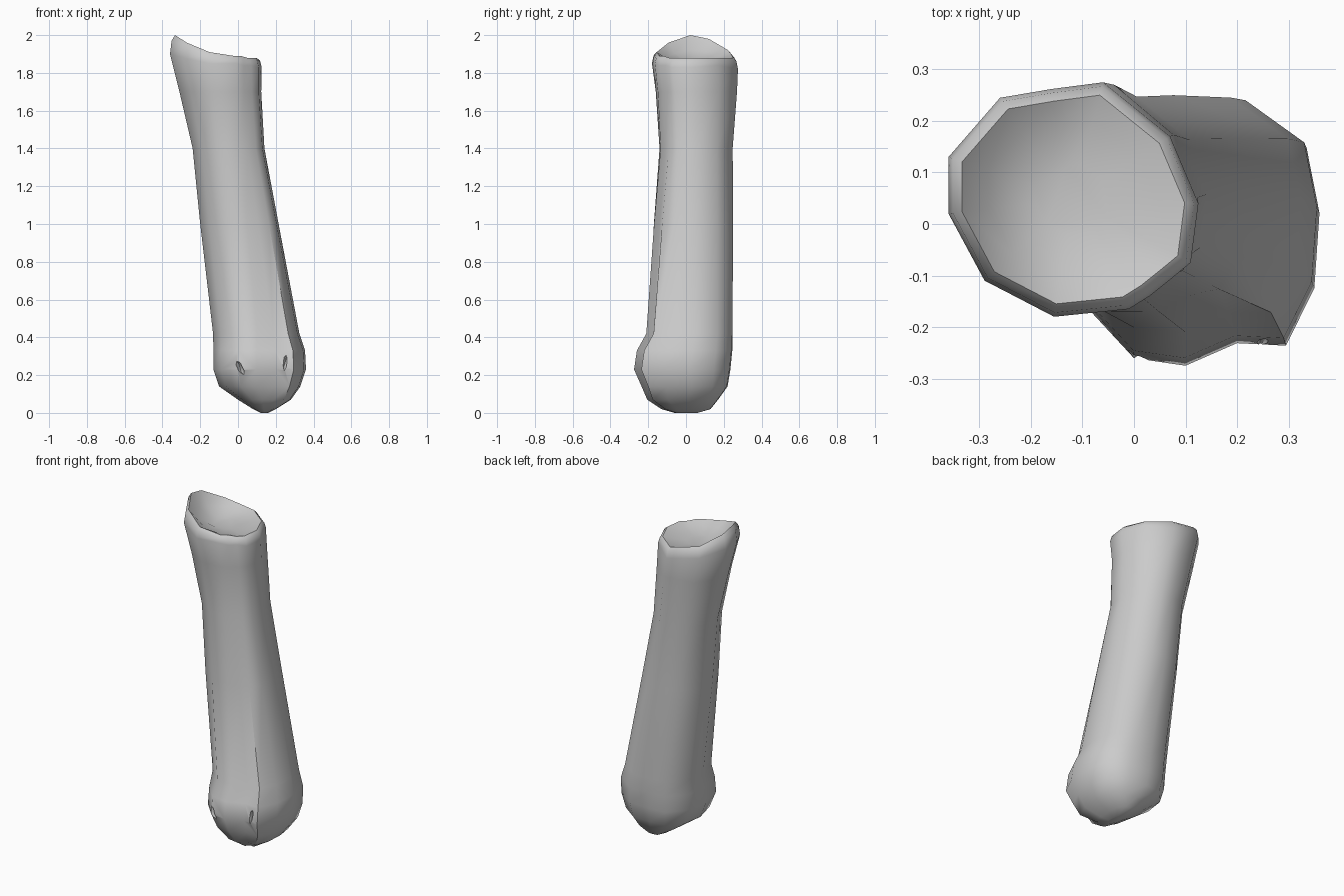
import bpy
import bmesh
from mathutils import Vector

default_cube = bpy.data.objects.get("Cube")
if default_cube:
    bpy.data.objects.remove(default_cube, do_unlink=True)

# One plain grey for the whole bone
grey = bpy.data.materials.new("bone_grey")
grey.use_nodes = True
colour = (0.6, 0.6, 0.6, 1)
grey.diffuse_color = colour
grey.node_tree.nodes["Principled BSDF"].inputs["Base Color"].default_value = colour

# Socket rim outline: x, y, height of outer edge, height of inner lip
rim = [(.125, .04, 1.83, 1.88), (.07, .17, 1.84, 1.88), (-.06, .275, 1.82, 1.88),
       (-.16, .262, 1.84, 1.9), (-.26, .245, 1.86, 1.92), (-.36, .13, 1.9, 1.98),
       (-.36, .02, 1.9, 2), (-.29, -.11, 1.88, 1.96), (-.155, -.18, 1.85, 1.91),
       (-.01, -.165, 1.85, 1.89), (.03, -.14, 1.84, 1.89),
       (.07, -.108, 1.84, 1.88), (.11, -.075, 1.83, 1.88)]
centre = Vector((-.118, .048, 0))

# Knuckle outline, point for point with the rim
knuckle = [(.36, .03), (.335, .16), (.22, .245), (.09, .25), (-.02, .24),
           (-.11, .14), (-.13, 0), (-.09, -.16), (0, -.26), (.1, -.275),
           (.2, -.23), (.295, -.235), (.35, -.12)]

# Sections: height, left and right limits, front and back limits, knuckle share
sections = [(0, .12, .16, -.06, .06, 1), (.02, .08, .2, -.13, .13, 1),
            (.07, 0, .28, -.205, .17, 1), (.14, -.1, .33, -.235, .22, 1),
            (.23, -.13, .36, -.275, .235, 1), (.33, -.13, .355, -.26, .245, 1),
            (.42, -.132, .325, -.21, .247, .85), (1, -.2, .215, -.17, .25, .5),
            (1.4, -.24, .14, -.14, .247, .3), (1.7, -.31, .123, -.16, .27, .1)]


def normalise(outline):
    """Map an outline to the unit square."""
    xs = [p[0] for p in outline]
    ys = [p[1] for p in outline]
    return [((x - min(xs)) / (max(xs) - min(xs)), (y - min(ys)) / (max(ys) - min(ys)))
            for x, y in zip(xs, ys)]


def section_ring(z, x0, x1, y0, y1, share):
    """Blend the two outlines and fit them into the limits of one section."""
    blend = [Vector(a).lerp(Vector(b), share)
             for a, b in zip(normalise(rim), normalise(knuckle))]
    return [Vector((x0 + u * (x1 - x0), y0 + v * (y1 - y0), z))
            for u, v in normalise(blend)]


def rim_ring(scale, height):
    """Shrink the rim about its centre, with height given by a rule."""
    points = []
    for x, y, outer, lip in rim:
        p = centre + (Vector((x, y, 0)) - centre) * scale
        p.z = height(outer, lip)
        points.append(p)
    return points


def loft(bm, rings):
    """Join successive rings with quads and return the vertex rings."""
    made = [[bm.verts.new(p) for p in ring] for ring in rings]
    count = len(rim)
    for low, high in zip(made, made[1:]):
        for i in range(count):
            j = (i + 1) % count
            bm.faces.new((low[i], low[j], high[j], high[i]))
    return made


# Shaft, knuckle end and shallow socket in one loft
rings = [section_ring(*s) for s in sections]
rings.append(rim_ring(1, lambda outer, lip: outer))
rings.append(rim_ring(.965, lambda outer, lip: outer + (lip - outer) * .7))
rings.append(rim_ring(.89, lambda outer, lip: lip))
rings.append(rim_ring(.68, lambda outer, lip: 1.868 + (lip - 1.88) * .45))
rings.append(rim_ring(.3, lambda outer, lip: 1.858))

bm = bmesh.new()
made = loft(bm, rings)
bm.faces.new(list(reversed(made[0])))
bm.faces.new(made[-1])
bmesh.ops.recalc_face_normals(bm, faces=bm.faces)
mesh = bpy.data.meshes.new("bone")
bm.to_mesh(mesh)
bm.free()
bone = bpy.data.objects.new("bone", mesh)
bpy.context.collection.objects.link(bone)
mesh.materials.append(grey)


# Small notches in the front of the knuckle
def carve_notch(location, size, turn):
    bpy.ops.mesh.primitive_ico_sphere_add(subdivisions=1, radius=1,
                                          location=location, rotation=(0, turn, 0))
    cutter = bpy.context.object
    cutter.name = "notch_cutter"
    cutter.scale = size
    cutter.hide_render = True
    cutter.data.materials.append(grey)
    cut = bone.modifiers.new("notch", "BOOLEAN")
    cut.operation = "DIFFERENCE"
    cut.solver = "EXACT"
    cut.object = cutter
    bpy.context.view_layer.objects.active = bone
    bpy.ops.object.modifier_apply(modifier=cut.name)
    bpy.data.objects.remove(cutter, do_unlink=True)


carve_notch((.01, -.26, .24), (.016, .03, .05), -.5)
carve_notch((.25, -.235, .27), (.012, .025, .05), .1)

# Soft shading that keeps the rim and notches crisp
bpy.ops.object.select_all(action="DESELECT")
bone.select_set(True)
bpy.context.view_layer.objects.active = bone
bpy.ops.object.shade_smooth_by_angle(angle=.85)
